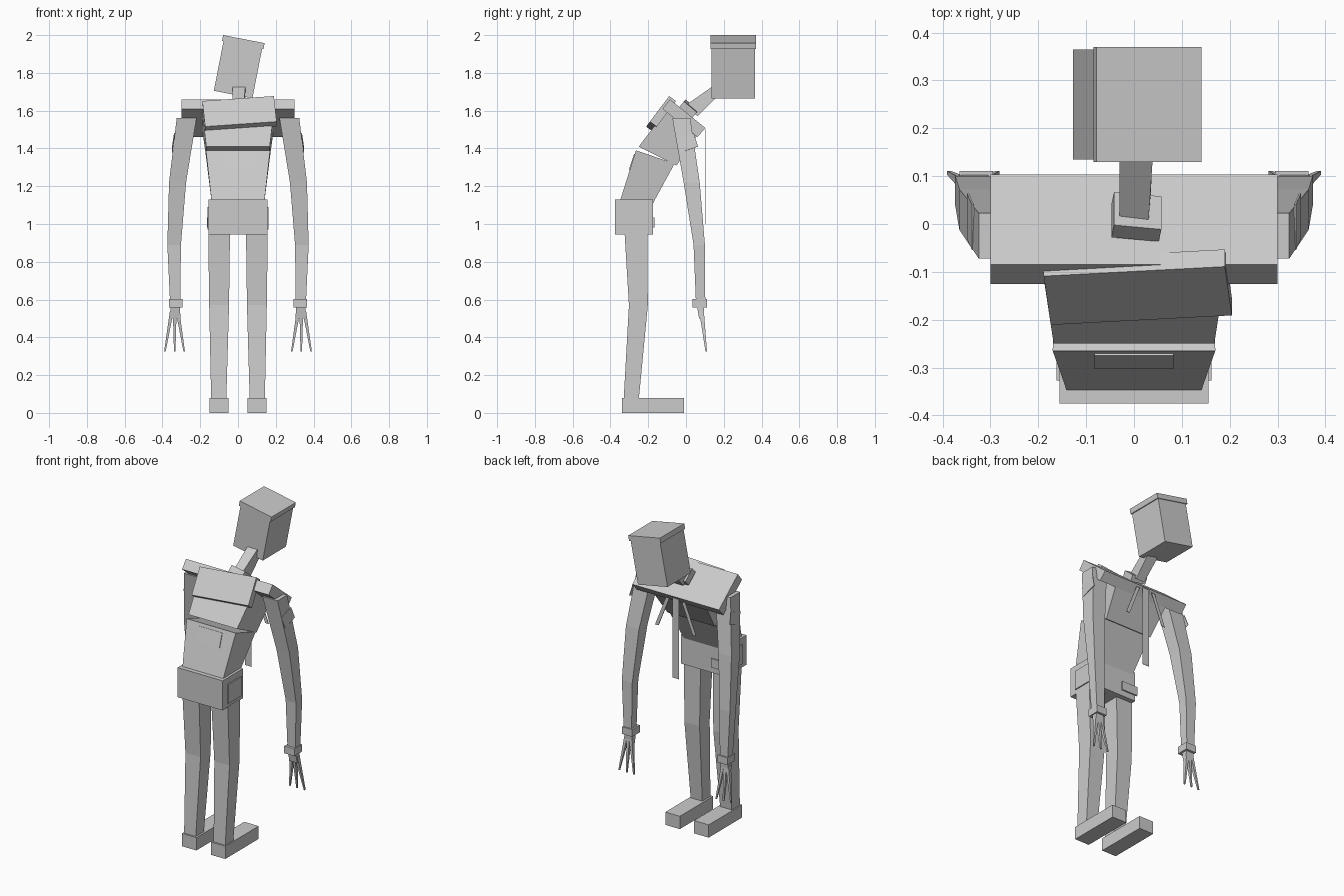
import bpy, bmesh
from math import radians
from mathutils import Matrix, Vector

if "Cube" in bpy.data.objects:
    bpy.data.objects.remove(bpy.data.objects["Cube"])

grey = bpy.data.materials.new("plain_grey")
grey.use_nodes = True
GREY = (0.6, 0.6, 0.6, 1)
grey.diffuse_color = GREY
grey.node_tree.nodes["Principled BSDF"].inputs["Base Color"].default_value = GREY


def finish(name, bm):
    bmesh.ops.recalc_face_normals(bm, faces=bm.faces)
    mesh = bpy.data.meshes.new(name)
    bm.to_mesh(mesh)
    bm.free()
    mesh.materials.append(grey)
    obj = bpy.data.objects.new(name, mesh)
    bpy.context.collection.objects.link(obj)
    return obj


def box(name, center, size, pitch=0, roll=0):
    """Box rolled about y, then pitched about x (degrees)."""
    bm = bmesh.new()
    m = (Matrix.Translation(center) @ Matrix.Rotation(radians(pitch), 4, 'X')
         @ Matrix.Rotation(radians(roll), 4, 'Y') @ Matrix.Diagonal((*size, 1)))
    bmesh.ops.create_cube(bm, size=1, matrix=m)
    return finish(name, bm)


def skin(name, rings):
    """Join successive rings of points and cap both ends."""
    bm = bmesh.new()
    rows = [[bm.verts.new(p) for p in ring] for ring in rings]
    n = len(rows[0])
    for a, b in zip(rows, rows[1:]):
        for i in range(n):
            j = (i + 1) % n
            bm.faces.new((a[i], a[j], b[j], b[i]))
    bm.faces.new(rows[0])
    bm.faces.new(rows[-1])
    return finish(name, bm)


def limb(name, sections):
    """Square limb through sections of x, y, z, width, depth."""
    corners = ((-.5, -.5), (.5, -.5), (.5, .5), (-.5, .5))
    return skin(name, [[(x + w * u, y + d * v, z) for u, v in corners]
                       for x, y, z, w, d in sections])


def slab(name, profile):
    """Side profile of y, z, half width, spanned across x."""
    return skin(name, [[(s * w, y, z) for y, z, w in profile] for s in (-1, 1)])


# Trunk, leaning towards +y
box("pelvis", (0, -.275, 1.037), (.312, .2, .185))
slab("lower_torso", [(-.35, 1.12, .14), (-.265, 1.39, .17),
                     (-.06, 1.32, .165), (-.18, 1.1, .135)])
slab("upper_torso", [(-.25, 1.41, .168), (-.105, 1.6, .19),
                     (.06, 1.47, .185), (-.05, 1.31, .163)])
slab("shoulder_board", [(-.085, 1.66, .3), (-.125, 1.61, .3),
                        (.06, 1.46, .3), (.103, 1.508, .3)])
box("back_slab", (.008, -.132, 1.583), (.38, .045, .17), pitch=-37, roll=-5)
box("back_patch", (0, -.286, 1.328), (.165, .006, .09), pitch=-18)
box("belt_pouch", (-.11, -.172, 1.008), (.11, .01, .055))

# Neck and tilted head
box("collar", (.005, .015, 1.61), (.1, .09, .04), pitch=-40, roll=8)
skin("neck", [[(-.03, 0, 1.63), (.03, 0, 1.63), (.035, .06, 1.57), (-.025, .06, 1.57)],
              [(-.03, .15, 1.735), (.04, .15, 1.735), (.04, .17, 1.68), (-.03, .17, 1.68)]])
box("head", (0, .25, 1.818), (.208, .23, .27), roll=11)
box("head_lid", (.028, .25, 1.963), (.224, .24, .032), roll=11)

# Flat hanging cloth strips on the chest side
box("centre_strip", (0, .102, 1.25), (.045, .003, .5))

for side, s in (("left", 1), ("right", -1)):
    skin(side + "_cord", [[(s * x + e, y, z) for e, y in
                           ((-.012, .1), (.012, .1), (.012, .103), (-.012, .103))]
                          for x, z in ((.055, 1.49), (.13, 1.3))])
    box(side + "_hip_plate", (s * .158, -.262, 1.03), (.009, .13, .12))

    # Legs and feet
    limb(side + "_leg", [(s * .1, -.265, .95, .115, .12),
                         (s * .1, -.252, .57, .105, .1),
                         (s * .102, -.29, .07, .08, .08)])
    box(side + "_foot", (s * .1, -.175, .04), (.1, .33, .08))

    # Arms
    limb(side + "_arm", [(s * .272, -.025, 1.56, .105, .095),
                         (s * .32, .03, 1.22, .09, .085),
                         (s * .338, .07, .89, .072, .06),
                         (s * .333, .077, .6, .055, .05)])
    box(side + "_sleeve_badge", (s * .342, .005, 1.43), (.004, .1, .075),
        pitch=18, roll=-s * 8)
    box(side + "_cuff", (s * .33, .073, .58), (.07, .075, .045))

    # Hands with splayed fingers
    limb(side + "_palm", [(s * .332, .077, .57, .05, .04),
                          (s * .333, .082, .5, .056, .025)])
    for finger, spread in (("outer", .052), ("middle", .0), ("inner", -.05)):
        limb(side + "_" + finger + "_finger",
             [(s * (.335 + spread * .3), .082, .54, .02, .025),
              (s * (.335 + spread), .107, .325, .008, .008)])
